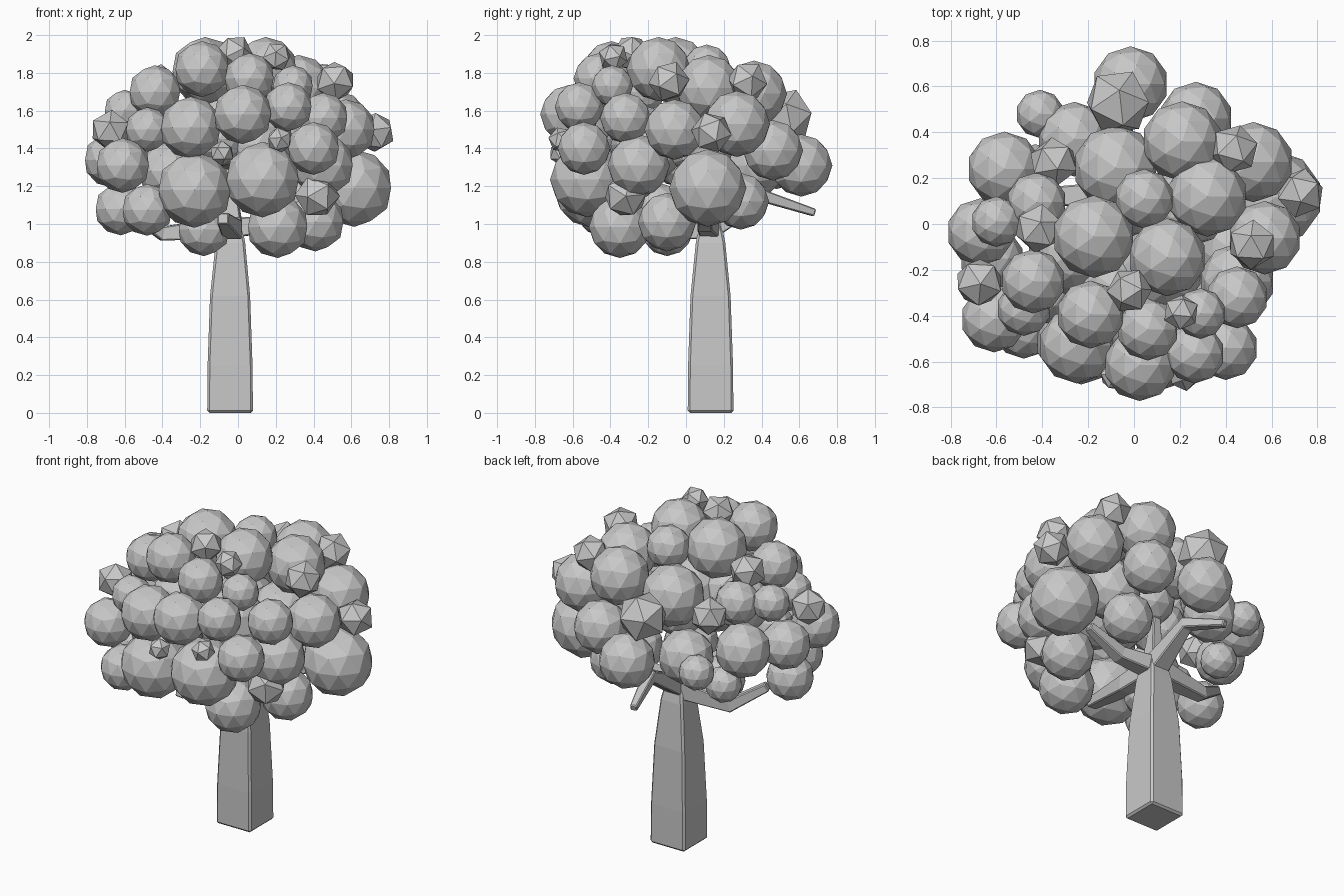
import bpy
import bmesh
import math
import random
from mathutils import Vector, Euler

random.seed(7)
default_cube = bpy.data.objects.get("Cube")
if default_cube:
    bpy.data.objects.remove(default_cube, do_unlink=True)

# One plain grey for the whole tree
grey = bpy.data.materials.new("plain_grey")
grey.use_nodes = True
colour = (0.58, 0.58, 0.58, 1)
grey.diffuse_color = colour
shader = next(n for n in grey.node_tree.nodes if n.type == 'BSDF_PRINCIPLED')
shader.inputs["Base Color"].default_value = colour


def finish(bm, name, location=(0, 0, 0)):
    """Turn a bmesh into a flat-shaded grey object."""
    bmesh.ops.recalc_face_normals(bm, faces=bm.faces)
    mesh = bpy.data.meshes.new(name)
    bm.to_mesh(mesh)
    bm.free()
    mesh.materials.append(grey)
    obj = bpy.data.objects.new(name, mesh)
    obj.location = location
    bpy.context.scene.collection.objects.link(obj)
    return obj


def tapered_beam(name, path, half_widths, bevel):
    """Loft a square section along a path, then bevel its edges."""
    bm = bmesh.new()
    points = [Vector(p) for p in path]
    rings = []
    for i, (point, half) in enumerate(zip(points, half_widths)):
        before = points[max(i - 1, 0)]
        after = points[min(i + 1, len(points) - 1)]
        along = (after - before).normalized()
        side = along.cross(Vector((0, 0, 1)))
        if side.length < 0.3:
            side = Vector((1, 0, 0))
        side.normalize()
        up = side.cross(along).normalized()
        corners = ((-1, -1), (1, -1), (1, 1), (-1, 1))
        rings.append([bm.verts.new(point + half * (a * side + b * up))
                      for a, b in corners])
    for low, high in zip(rings, rings[1:]):
        for k in range(4):
            n = (k + 1) % 4
            bm.faces.new((low[k], low[n], high[n], high[k]))
    bm.faces.new(rings[0])
    bm.faces.new(rings[-1])
    obj = finish(bm, name)
    modifier = obj.modifiers.new("soft_edges", 'BEVEL')
    modifier.width = bevel
    modifier.segments = 1
    modifier.limit_method = 'ANGLE'
    modifier.angle_limit = math.radians(40)


def foliage(name, clumps, detail, turn):
    """Place faceted balls given as (x, y, z, radius)."""
    for x, y, z, radius in clumps:
        bm = bmesh.new()
        bmesh.ops.create_icosphere(bm, subdivisions=detail, radius=radius)
        if turn:
            spin = Euler([random.uniform(0, math.tau) for axis in range(3)])
            bmesh.ops.rotate(bm, verts=bm.verts, matrix=spin.to_matrix())
        finish(bm, name, (x, y, z))


# Trunk, narrowing toward the fork
tapered_beam("trunk",
             [(-.042, .13, 0), (-.042, .13, .25), (-.042, .13, .62),
              (-.04, .13, .9), (-.04, .13, 1.04)],
             [.121, .119, .106, .078, .05], .012)

# Branches spreading from the fork
fork = (-.04, .13, .98)
tapered_beam("back_branch",
             [fork, (-.04, .42, 1.145), (-.11, .68, 1.06)],
             [.06, .035, .02], .006)
tapered_beam("left_branch",
             [fork, (.19, .1, 1.0), (.42, .1, 1.1)],
             [.055, .04, .025], .006)
tapered_beam("front_branch",
             [fork, (-.03, -.1, .97), (-.08, -.47, 1.03)],
             [.06, .05, .03], .006)
tapered_beam("right_branch",
             [fork, (-.4, .12, .95), (-.59, .03, 1.08)],
             [.06, .038, .025], .006)
tapered_beam("top_branch",
             [fork, (-.04, .13, 1.15), (-.04, .14, 1.38)],
             [.06, .035, .02], .006)

# Crown clumps
foliage("crown_clump", [
    (-.175, -.055, 1.81, .18),
    (.145, -.145, 1.82, .17),
    (.045, .11, 1.82, .13),
    (.32, .12, 1.72, .175),
    (.21, .36, 1.69, .175),
    (-.08, .245, 1.6, .185),
    (-.19, -.395, 1.82, .148),
    (.06, -.46, 1.77, .135),
    (.29, -.39, 1.73, .11),
    (-.44, -.25, 1.7, .14),
], 2, False)

# Middle clumps around the canopy
foliage("middle_clump", [
    (.025, -.615, 1.58, .157),
    (-.25, -.53, 1.51, .165),
    (.265, -.565, 1.62, .13),
    (.45, -.32, 1.56, .135),
    (.4, -.54, 1.4, .14),
    (-.48, -.37, 1.5, .118),
    (-.61, -.415, 1.31, .145),
    (.57, -.06, 1.5, .16),
    (.52, .27, 1.53, .175),
    (.27, .46, 1.39, .16),
    (-.015, .61, 1.31, .165),
    (-.26, .37, 1.31, .163),
    (-.41, .48, 1.29, .105),
    (-.565, .24, 1.38, .163),
    (-.425, .095, 1.59, .13),
    (-.6, .01, 1.6, .11),
    (-.67, -.035, 1.34, .147),
    (.45, -.25, 1.31, .165),
], 2, False)

# Lower clumps under the canopy
foliage("lower_clump", [
    (-.23, -.5, 1.18, .2),
    (.13, -.52, 1.235, .2),
    (.615, .115, 1.19, .205),
    (.21, -.35, .985, .165),
    (.41, -.1, 1.01, .155),
    (-.48, -.45, 1.075, .137),
    (-.18, -.1, .97, .14),
    (-.62, -.15, 1.08, .14),
    (-.43, .24, 1.13, .108),
    (.29, .29, 1.12, .15),
], 2, False)

# Inner clumps closing the canopy
foliage("inner_clump", [
    (-.3, -.14, 1.46, .165),
    (.1, -.2, 1.42, .2),
    (.24, .08, 1.42, .18),
    (-.02, .1, 1.44, .16),
    (-.1, -.27, 1.45, .15),
    (-.37, -.28, 1.28, .155),
], 2, False)

# Angular leaf buds
foliage("leaf_bud", [
    (-.02, -.29, 1.905, .1),
    (.205, -.385, 1.885, .08),
    (.515, -.09, 1.755, .11),
    (.435, .325, 1.755, .11),
    (.725, .135, 1.485, .11),
    (-.07, .53, 1.57, .15),
    (-.35, .27, 1.55, .11),
    (-.415, -.02, 1.74, .11),
    (-.675, -.255, 1.495, .11),
    (.22, -.66, 1.445, .07),
    (-.085, -.66, 1.375, .067),
    (.42, -.32, 1.15, .12),
], 1, True)
